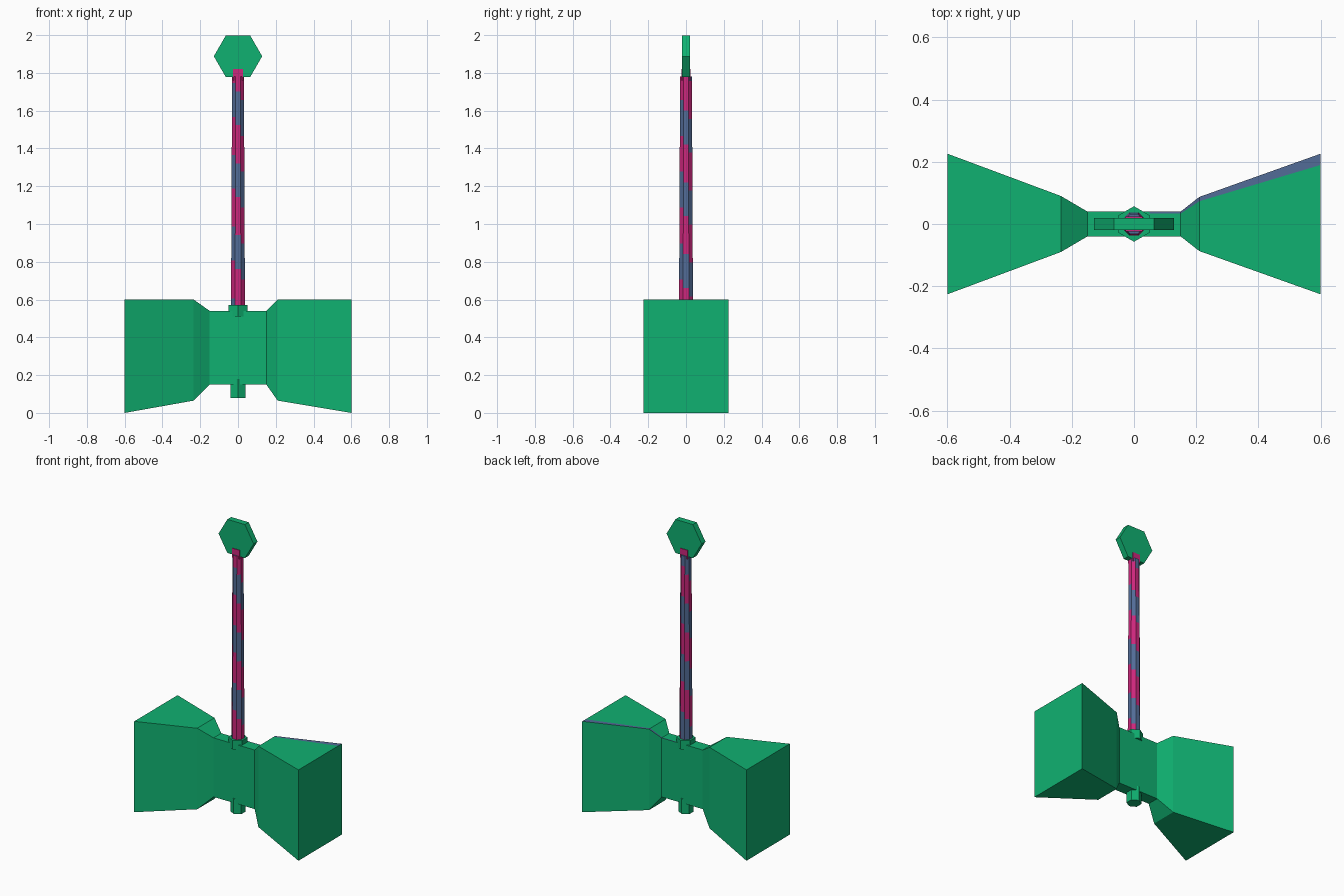
import bpy, bmesh, math
from mathutils import Matrix

if "Cube" in bpy.data.objects:
    bpy.data.objects.remove(bpy.data.objects["Cube"])


def material(name, rgb):
    m = bpy.data.materials.new(name)
    m.diffuse_color = (*rgb, 1)
    m.use_nodes = True
    m.node_tree.nodes["Principled BSDF"].inputs["Base Color"].default_value = m.diffuse_color
    return m


GREEN = material("green", (0.005, 0.44, 0.165))
MAGENTA = material("magenta", (0.60, 0.02, 0.20))
BLUE = material("slate_blue", (0.085, 0.15, 0.31))


def finish(bm, name, mats):
    bmesh.ops.recalc_face_normals(bm, faces=bm.faces)
    me = bpy.data.meshes.new(name)
    bm.to_mesh(me)
    bm.free()
    for m in mats:
        me.materials.append(m)
    ob = bpy.data.objects.new(name, me)
    bpy.context.collection.objects.link(ob)
    return ob


def loft(bm, rings):
    """Skin closed rings of points and cap both ends."""
    vs = [[bm.verts.new(p) for p in r] for r in rings]
    n = len(vs[0])
    for a, b in zip(vs, vs[1:]):
        for i in range(n):
            j = (i + 1) % n
            bm.faces.new((a[i], a[j], b[j], b[i]))
    bm.faces.new(vs[0])
    bm.faces.new(vs[-1])


def prism(name, sides, radius, depth, centre, rot, mat):
    bm = bmesh.new()
    bmesh.ops.create_cone(bm, cap_ends=True, segments=sides, radius1=radius,
                          radius2=radius, depth=depth,
                          matrix=Matrix.Translation(centre) @ rot)
    return finish(bm, name, [mat])


# Hammer head: sections along x as (x, half depth, bottom, top)
sections = [(-0.6, 0.226, 0.0, 0.60), (-0.235, 0.09, 0.065, 0.60),
            (-0.15, 0.04, 0.15, 0.54), (0.05, 0.04, 0.15, 0.54),
            (0.15, 0.04, 0.15, 0.54), (0.21, 0.087, 0.065, 0.60),
            (0.6, 0.226, 0.0, 0.60)]
bm = bmesh.new()
loft(bm, [[(x, -h, b), (x, h, b), (x, h, t), (x, h * 0.84, t), (x, -h, t)]
          for x, h, b, t in sections])
# blue edge strip on the top, back right
for f in bm.faces:
    c = f.calc_center_median()
    if c.x > 0.05 and len(f.verts) == 4 and all(
            v.co.y > 0.03 and v.co.z > 0.5 for v in f.verts):
        f.material_index = 1
finish(bm, "hammer_head", [GREEN, BLUE])

# Handle: tapered octagon with spiral stripes
Z0, Z1, PITCH, STEPS, SIDES = 0.55, 1.78, 0.38, 110, 8
bm = bmesh.new()
rings = []
for k in range(STEPS + 1):
    t = k / STEPS
    r = 0.040 - 0.006 * t
    rings.append([(r * math.cos(a), r * math.sin(a), Z0 + (Z1 - Z0) * t)
                  for a in (math.tau * (i + 0.5) / SIDES for i in range(SIDES))])
loft(bm, rings)
for f in bm.faces:
    c = f.calc_center_median()
    turn = (math.atan2(c.y, c.x) + math.pi / 2) / math.tau
    phase = ((c.z - 1.42) / PITCH + turn + 0.5) % 1 - 0.5
    f.material_index = 0 if abs(phase) < 0.26 else 1
finish(bm, "handle", [MAGENTA, BLUE])

# Handle tip clasping the pommel
bm = bmesh.new()
bmesh.ops.create_cube(bm, size=1, matrix=Matrix.Translation((0, 0, 1.79))
                      @ Matrix.Diagonal((0.054, 0.048, 0.06, 1)))
finish(bm, "handle_tip", [MAGENTA])

# Hexagonal pommel plate, collar and lower peg
FLAT = Matrix.Rotation(math.pi / 2, 4, 'X') @ Matrix.Rotation(math.pi / 6, 4, 'Z')
pommel = prism("pommel", 6, 0.128, 0.04, (0, 0, 1.888), FLAT, GREEN)
zs = [v.co.z for v in pommel.data.vertices]
if max(zs) - min(zs) > 0.24:  # keep the flats at top and bottom
    for v in pommel.data.vertices:
        v.co = Matrix.Rotation(math.pi / 6, 3, 'Y') @ (v.co - pommel.location
               - Matrix.Translation((0, 0, 1.888)).translation) \
               + Matrix.Translation((0, 0, 1.888)).translation
prism("collar", 6, 0.057, 0.06, (0, 0, 0.54), Matrix.Identity(4), GREEN)
prism("lower_peg", 6, 0.046, 0.10, (0, 0, 0.13), Matrix.Identity(4), GREEN)
